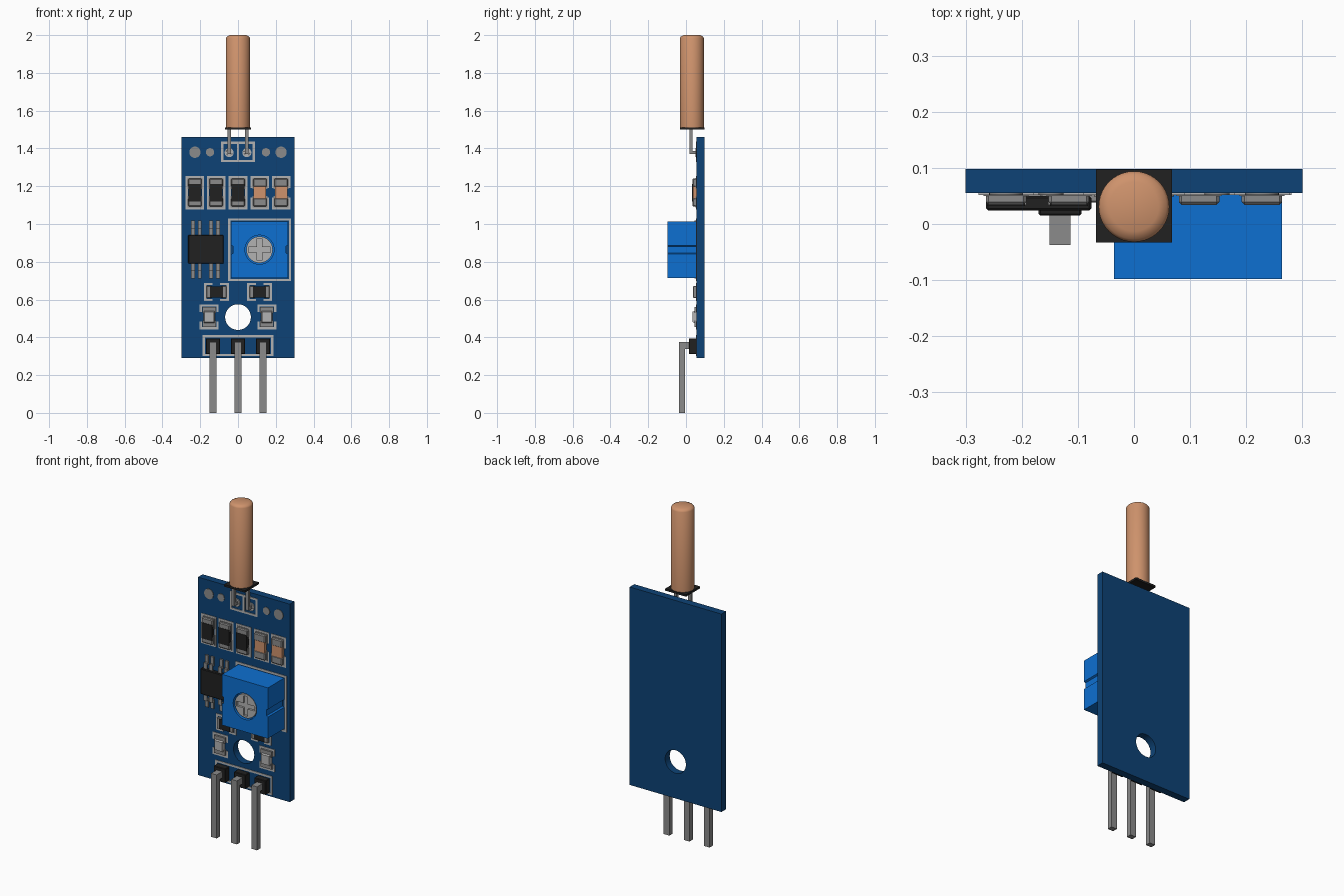
import bpy, bmesh, math
from mathutils import Matrix

if "Cube" in bpy.data.objects:
    bpy.data.objects.remove(bpy.data.objects["Cube"])

F = 0.055          # y of the board's front face


def material(name, rgb):
    m = bpy.data.materials.new(name)
    m.diffuse_color = (*rgb, 1)
    m.use_nodes = True
    m.node_tree.nodes["Principled BSDF"].inputs["Base Color"].default_value = m.diffuse_color
    return m


BOARD = material("board_blue", (0.004, 0.055, 0.18))
BLUE = material("bright_blue", (0.004, 0.16, 0.64))
COPPER = material("copper", (0.62, 0.29, 0.15))
BLACK = material("black", (0.015, 0.015, 0.015))
METAL = material("metal", (0.26, 0.26, 0.26))
PALE = material("pale_print", (0.45, 0.45, 0.45))


def finish(name, bm, mat):
    bmesh.ops.recalc_face_normals(bm, faces=bm.faces)
    me = bpy.data.meshes.new(name)
    bm.to_mesh(me)
    bm.free()
    ob = bpy.data.objects.new(name, me)
    bpy.context.collection.objects.link(ob)
    me.materials.append(mat)
    return ob


def boxes(name, items, mat, bevel=0):
    """Mesh of boxes, each (x0, x1, y0, y1, z0, z1)."""
    bm = bmesh.new()
    for x0, x1, y0, y1, z0, z1 in items:
        m = Matrix.Translation(((x0 + x1) / 2, (y0 + y1) / 2, (z0 + z1) / 2)) \
            @ Matrix.Diagonal((x1 - x0, y1 - y0, z1 - z0, 1))
        bmesh.ops.create_cube(bm, size=1, matrix=m)
    if bevel:
        bmesh.ops.bevel(bm, geom=bm.edges[:], offset=bevel, segments=1, affect='EDGES')
    return finish(name, bm, mat)


def discs(name, items, y0, y1, mat, sides=32):
    """Mesh of discs facing -y, each (x, z, radius)."""
    bm = bmesh.new()
    for x, z, r in items:
        m = Matrix.Translation((x, (y0 + y1) / 2, z)) @ Matrix.Rotation(math.pi / 2, 4, 'X')
        bmesh.ops.create_cone(bm, cap_ends=True, segments=sides, radius1=r, radius2=r,
                              depth=y1 - y0, matrix=m)
    ob = finish(name, bm, mat)
    return smooth(ob)


def smooth(ob):
    bpy.ops.object.select_all(action='DESELECT')
    ob.select_set(True)
    bpy.context.view_layer.objects.active = ob
    bpy.ops.object.shade_smooth_by_angle(angle=math.radians(35))
    return ob


def cut(ob, cutter):
    mod = ob.modifiers.new("cut", 'BOOLEAN')
    mod.operation, mod.solver, mod.object = 'DIFFERENCE', 'EXACT', cutter
    bpy.context.view_layer.objects.active = ob
    bpy.ops.object.modifier_apply(modifier=mod.name)
    bpy.data.objects.remove(cutter)


def prism(name, profile, y0, y1, mat):
    """Extrude an (x, z) outline along y."""
    bm = bmesh.new()
    face = bm.faces.new([bm.verts.new((x, y0, z)) for x, z in profile])
    ext = bmesh.ops.extrude_face_region(bm, geom=[face])
    bmesh.ops.translate(bm, vec=(0, y1 - y0, 0),
                        verts=[v for v in ext['geom'] if isinstance(v, bmesh.types.BMVert)])
    return finish(name, bm, mat)


silk = []


def frame(x0, x1, z0, z1, gap_x=0, gap_z=0, t=0.012):
    """Printed outline; gap_x opens top and bottom, gap_z opens the sides."""
    cx, cz, y0, y1 = (x0 + x1) / 2, (z0 + z1) / 2, F - 0.003, F + 0.001
    for a, b in ((z0, z0 + t), (z1 - t, z1)):
        spans = ((x0, cx - gap_x / 2), (cx + gap_x / 2, x1)) if gap_x else ((x0, x1),)
        silk.extend((p, q, y0, y1, a, b) for p, q in spans)
    for a, b in ((x0, x0 + t), (x1 - t, x1)):
        spans = ((z0 + t, cz - gap_z / 2), (cz + gap_z / 2, z1 - t)) if gap_z \
            else ((z0 + t, z1 - t),)
        silk.extend((a, b, y0, y1, p, q) for p, q in spans)


# Circuit board with mounting hole
board = boxes("circuit_board", [(-0.3, 0.3, F, 0.098, 0.29, 1.46)], BOARD)
cut(board, discs("hole_cutter", [(0, 0.507, 0.068)], 0, 0.2, BOARD, 48))
smooth(board)

# Solder pads at the top of the board
discs("solder_pads", [(s * x, 1.38, r) for s in (-1, 1) for x, r in ((0.228, 0.03), (0.148, 0.022))],
      F - 0.003, F + 0.001, METAL)

# Sensor can with chamfered top, base plate and bent leads
bm = bmesh.new()
prof = [(0, 1.51), (0.063, 1.51), (0.063, 1.985), (0.058, 1.993), (0.044, 2.0), (0, 2.0)]
vs = [bm.verts.new((r, 0.031, z)) for r, z in prof]
bmesh.ops.spin(bm, geom=[bm.edges.new(p) for p in zip(vs, vs[1:])], cent=(0, 0.031, 0),
               axis=(0, 0, 1), angle=2 * math.pi, steps=40)
bmesh.ops.remove_doubles(bm, verts=bm.verts, dist=1e-4)
smooth(finish("sensor_can", bm, COPPER))
boxes("sensor_base", [(-0.068, 0.068, -0.033, 0.097, 1.50, 1.512)], BLACK)
for s in (-1, 1):
    x = s * 0.047
    boxes("sensor_lead", [(x - 0.009, x + 0.009, 0.018, 0.034, 1.37, 1.502),
                          (x - 0.009, x + 0.009, 0.034, F, 1.37, 1.386)], METAL)
    ring = discs("lead_pad", [(x, 1.378, 0.024)], F - 0.006, F + 0.001, PALE)
    cut(ring, discs("pad_cutter", [(x, 1.378, 0.015)], 0, F - 0.002, PALE))
frame(-0.09, 0.006, 1.328, 1.436)
frame(-0.006, 0.09, 1.328, 1.436)

# Row of five upright chips: three resistors, two capacitors
for i, x in enumerate((-0.228, -0.116, 0, 0.116, 0.228)):
    frame(x - 0.049, x + 0.049, 1.078, 1.255, gap_z=0.05 if i > 2 else 0)
    boxes("chip_ends", [(x - 0.036, x + 0.036, 0.034, F, z, z + 0.045) for z in (1.093, 1.196)],
          METAL, 0.005)
    boxes("chip_pads", [(x - 0.04, x + 0.04, 0.05, F, z, z + 0.06) for z in (1.088, 1.184)], METAL)
    if i < 3:
        boxes("resistor_body", [(x - 0.034, x + 0.034, 0.032, F, 1.118, 1.212)], BLACK)
    else:
        boxes("capacitor_body", [(x - 0.033, x + 0.033, 0.036, F, 1.135, 1.2)], COPPER)

# Integrated circuit with gull-wing legs
boxes("circuit_chip", [(-0.264, -0.076, 0.024, 0.05, 0.79, 0.942)], BLACK, 0.004)
legs = []
for x in (-0.238, -0.202, -0.143, -0.106):
    for y0, y1, a, b in ((0.034, 0.042, 0.07, 0.108), (0.034, F, 0.1, 0.112), (0.046, F, 0.105, 0.153)):
        for s in (-1, 1):
            za, zb = sorted((0.865 + s * a, 0.865 + s * b))
            legs.append((x - 0.01, x + 0.01, y0, y1, za, zb))
boxes("chip_legs", legs, METAL)

# Adjustment knob housing with side grooves, round recess and cross-slotted dial
kx, kz, h = 0.114, 0.864, 0.15
right = [(h, -h), (h, -0.023), (h - 0.01, -0.018), (h - 0.01, 0.018), (h, 0.023), (h, h)]
outline = right + [(-x, -z) for x, z in right]
knob = prism("adjuster_housing", [(kx + x, kz + z) for x, z in outline], -0.098, F, BLUE)
cut(knob, discs("recess_cutter", [(kx, kz, 0.077)], -0.2, -0.072, BLUE, 40))
smooth(knob)
dial = discs("adjuster_dial", [(kx, kz, 0.07)], -0.092, -0.07, PALE, 40)
for w, d in ((0.058, 0.014), (0.014, 0.058)):
    cut(dial, boxes("slot_cutter", [(kx - w, kx + w, -0.2, -0.08, kz - d, kz + d)], PALE))
frame(-0.053, 0.281, 0.697, 1.03)

# Mirrored small parts: flat resistors and indicator lamps
for s in (-1, 1):
    x = s * 0.114
    frame(x - 0.066, x + 0.066, 0.592, 0.688, gap_x=0.04)
    boxes("small_resistor_ends", [(x + t * 0.039 - 0.014, x + t * 0.039 + 0.014, 0.038, F, 0.608, 0.672)
                                  for t in (-1, 1)], METAL, 0.003)
    boxes("small_resistor_body", [(x - 0.034, x + 0.034, 0.036, F, 0.61, 0.67)], BLACK)
    x = s * 0.153
    frame(x - 0.05, x + 0.05, 0.442, 0.574, gap_z=0.05)
    boxes("lamp_terminals", [(x - 0.036, x + 0.036, 0.044, F, z, z + 0.032) for z in (0.456, 0.528)], METAL)
    lens = boxes("lamp_lens", [(x - 0.03, x + 0.03, 0.034, F, 0.472, 0.544)], PALE)
    for v in lens.data.vertices:                     # taper the lens towards the front
        if v.co.y < 0.04:
            v.co.x = x + (v.co.x - x) * 0.85
            v.co.z = 0.508 + (v.co.z - 0.508) * 0.75

# Right-angle pin header
frame(-0.187, 0.187, 0.3, 0.412)
for x in (-0.132, 0, 0.132):
    boxes("header_block", [(x - 0.038, x + 0.038, 0.015, F, 0.312, 0.395)], BLACK, 0.003)
    p = 0.0185
    bm = bmesh.new()
    path = [(0.02, 0.375), (-0.037, 0.375), (-0.037, 0), (-0.006, 0), (-0.006, 0.338), (0.02, 0.338)]
    face = bm.faces.new([bm.verts.new((x - p, y, z)) for y, z in path])
    ext = bmesh.ops.extrude_face_region(bm, geom=[face])
    bmesh.ops.translate(bm, vec=(2 * p, 0, 0),
                        verts=[v for v in ext['geom'] if isinstance(v, bmesh.types.BMVert)])
    finish("header_pin", bm, METAL)

# All printed outlines on the board
boxes("printed_outlines", silk, PALE)
